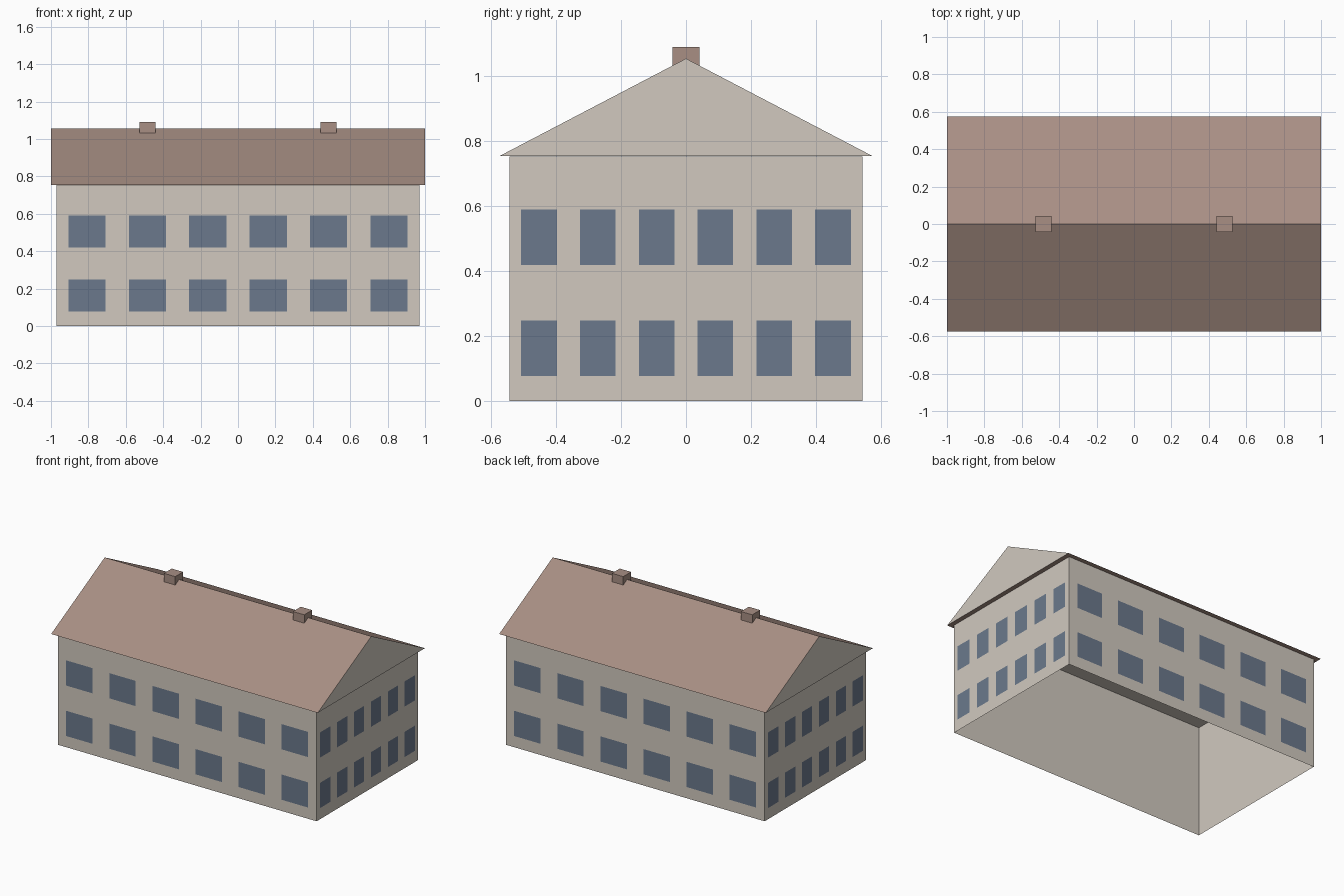
import bpy, bmesh, math
from mathutils import Matrix, Vector

if "Cube" in bpy.data.objects:
    bpy.data.objects.remove(bpy.data.objects["Cube"])


def material(name, rgb):
    # 0-255 display colour converted to linear
    lin = [c / 12.92 if c < 0.04 else ((c + 0.055) / 1.055) ** 2.4 for c in (v / 255 for v in rgb)]
    m = bpy.data.materials.new(name)
    m.use_nodes = True
    m.diffuse_color = (*lin, 1)
    m.node_tree.nodes["Principled BSDF"].inputs["Base Color"].default_value = (*lin, 1)
    return m


plaster = material("beige plaster", (209, 201, 191))
tile = material("brown roof", (168, 143, 132))
glass = material("blue grey glass", (107, 121, 140))


def finish(name, bm, *mats):
    mesh = bpy.data.meshes.new(name)
    bm.to_mesh(mesh)
    bm.free()
    for m in mats:
        mesh.materials.append(m)
    obj = bpy.data.objects.new(name, mesh)
    bpy.context.collection.objects.link(obj)
    return obj


def box(name, size, bottom_centre, mat, open_bottom=False):
    bm = bmesh.new()
    bmesh.ops.create_cube(bm, size=1)
    bmesh.ops.scale(bm, vec=size, verts=bm.verts)
    bmesh.ops.translate(bm, vec=Vector(bottom_centre) + Vector((0, 0, size[2] / 2)), verts=bm.verts)
    bm.normal_update()
    if open_bottom:
        floor = [f for f in bm.faces if f.normal.z < -0.9]
        bmesh.ops.delete(bm, geom=floor, context='FACES_ONLY')
    return finish(name, bm, mat)


LENGTH, DEPTH, EAVE, RIDGE = 1.94, 1.086, 0.755, 1.055

# Walls: a shell open at the ground
box("walls", (LENGTH, DEPTH, EAVE - 0.001), (0, 0, 0), plaster, open_bottom=True)

# Roof: a triangular prism with plaster gables
bm = bmesh.new()
profile = [(-0.574, EAVE), (0.574, EAVE), (0, RIDGE)]
end = bm.faces.new([bm.verts.new((-1, y, z)) for y, z in profile])
side = bmesh.ops.extrude_face_region(bm, geom=[end], use_keep_orig=True)
bmesh.ops.translate(bm, vec=(2, 0, 0),
                    verts=[v for v in side["geom"] if isinstance(v, bmesh.types.BMVert)])
bmesh.ops.recalc_face_normals(bm, faces=bm.faces)
for f in bm.faces:
    f.material_index = 1 if abs(f.normal.x) > 0.9 else 0
finish("roof", bm, tile, plaster)

# Chimneys on the ridge
for name, x in (("right_chimney", -0.484), ("left_chimney", 0.484)):
    box(name, (0.085, 0.084, 0.057), (x, 0, 1.033), tile)


# Windows: two rows of six panes on each wall
def windows(name, turn, span, distance, width):
    bm = bmesh.new()
    for col in range(6):
        x = span * ((col + 0.5) / 6 - 0.5)
        for z in (0.077, 0.419):
            corners = [(-1, 0), (1, 0), (1, 1), (-1, 1)]
            bm.faces.new([bm.verts.new((x + s * width / 2, -distance - 0.002, z + t * 0.171))
                          for s, t in corners])
    bm.transform(Matrix.Rotation(math.radians(turn), 4, 'Z'))
    finish(name, bm, glass)


windows("front_windows", 0, LENGTH, DEPTH / 2, 0.198)
windows("back_windows", 180, LENGTH, DEPTH / 2, 0.198)
windows("left_windows", 90, DEPTH, LENGTH / 2, 0.11)
windows("right_windows", -90, DEPTH, LENGTH / 2, 0.11)
